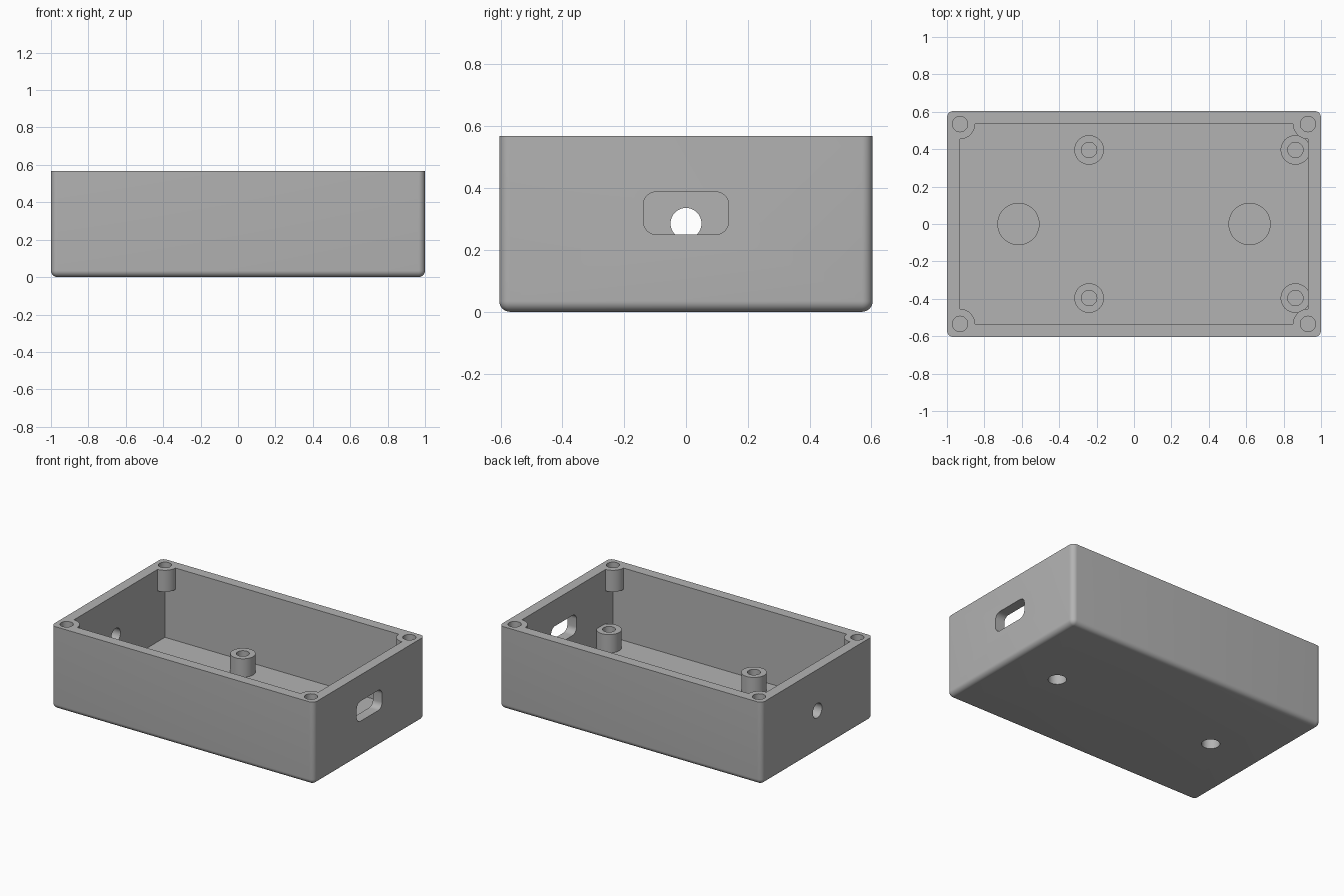
import bpy, bmesh
from math import radians, pi
from mathutils import Matrix, Vector

default = bpy.data.objects.get("Cube")
if default:
    bpy.data.objects.remove(default, do_unlink=True)

HALF_X, HALF_Y, HEIGHT = 1.0, 0.604, 0.568
INNER_X, INNER_Y, FLOOR = 0.93, 0.534, 0.07
FILLET = 0.035

grey = bpy.data.materials.new("plastic grey")
grey.use_nodes = True
colour = (0.45, 0.45, 0.45, 1)
grey.diffuse_color = colour
grey.node_tree.nodes["Principled BSDF"].inputs["Base Color"].default_value = colour


def make_object(name, bm):
    mesh = bpy.data.meshes.new(name)
    bm.to_mesh(mesh)
    bm.free()
    obj = bpy.data.objects.new(name, mesh)
    bpy.context.collection.objects.link(obj)
    mesh.materials.append(grey)
    return obj


def box(name, low, high, radius=0, rounded=lambda a, b: False):
    """Box between two corners; edges chosen by the rule are rounded."""
    low, high = Vector(low), Vector(high)
    bm = bmesh.new()
    bmesh.ops.create_cube(bm, size=1)
    for v in bm.verts:
        v.co = (low + high) / 2 + v.co * (high - low)
    edges = [e for e in bm.edges if rounded(e.verts[0].co, e.verts[1].co)]
    if edges:
        bmesh.ops.bevel(bm, geom=edges, offset=radius, segments=8,
                        profile=0.5, affect='EDGES')
    return make_object(name, bm)


def cylinder(name, centre, radius, z0, z1):
    bm = bmesh.new()
    place = Matrix.Translation((*centre, (z0 + z1) / 2))
    bmesh.ops.create_cone(bm, cap_ends=True, segments=48, radius1=radius,
                          radius2=radius, depth=z1 - z0, matrix=place)
    return make_object(name, bm)


def cut(target, tool):
    mod = target.modifiers.new("cut", 'BOOLEAN')
    mod.operation = 'DIFFERENCE'
    mod.solver = 'EXACT'
    mod.object = tool
    bpy.context.view_layer.objects.active = target
    bpy.ops.object.modifier_apply(modifier=mod.name)
    bpy.data.objects.remove(tool, do_unlink=True)


# Outer shell with rounded upright and bottom edges
case = box("enclosure_base", (-HALF_X, -HALF_Y, 0), (HALF_X, HALF_Y, HEIGHT), FILLET,
           lambda a, b: min(a.z, b.z) < 0.01)

# Cavity, with posts left standing inside it
cavity = box("cavity", (-INNER_X, -INNER_Y, FLOOR), (INNER_X, INNER_Y, 0.7))
corners = [(x, y) for x in (-INNER_X, INNER_X) for y in (-INNER_Y, INNER_Y)]
standoffs = [(x, y) for x in (-0.24, 0.863) for y in (-0.396, 0.396)]
mounts = [(-0.618, 0), (0.618, 0)]
for c in corners:
    cut(cavity, cylinder("corner_post", c, 0.08, 0.42, 0.8))
for c in standoffs:
    cut(cavity, cylinder("standoff", c, 0.079, 0, 0.196))
for c in mounts:
    cut(cavity, cylinder("mount_boss", c, 0.113, 0, 0.165))
cut(case, cavity)

# Screw holes in the corner posts and standoffs, blind holes underneath
for c in corners:
    cut(case, cylinder("corner_hole", c, 0.041, 0.44, 0.7))
for c in standoffs:
    cut(case, cylinder("standoff_hole", c, 0.041, 0.075, 0.3))
for c in mounts:
    cut(case, cylinder("mount_hole", c, 0.057, -0.1, 0.12))

# Rounded connector slot in the left wall
slot = box("connector_slot", (0.9, -0.138, 0.25), (1.1, 0.138, 0.388), 0.042,
           lambda a, b: abs(a.x - b.x) > 0.1)
cut(case, slot)

# Round cable hole in the right wall
cable = cylinder("cable_hole", (0, 0), 0.05, -0.1, 0.1)
cable.data.transform(Matrix.Translation((-0.97, 0, 0.286)) @ Matrix.Rotation(pi / 2, 4, 'Y'))
cut(case, cable)

bpy.ops.object.select_all(action='DESELECT')
case.select_set(True)
bpy.context.view_layer.objects.active = case
bpy.ops.object.shade_smooth_by_angle(angle=radians(30))
